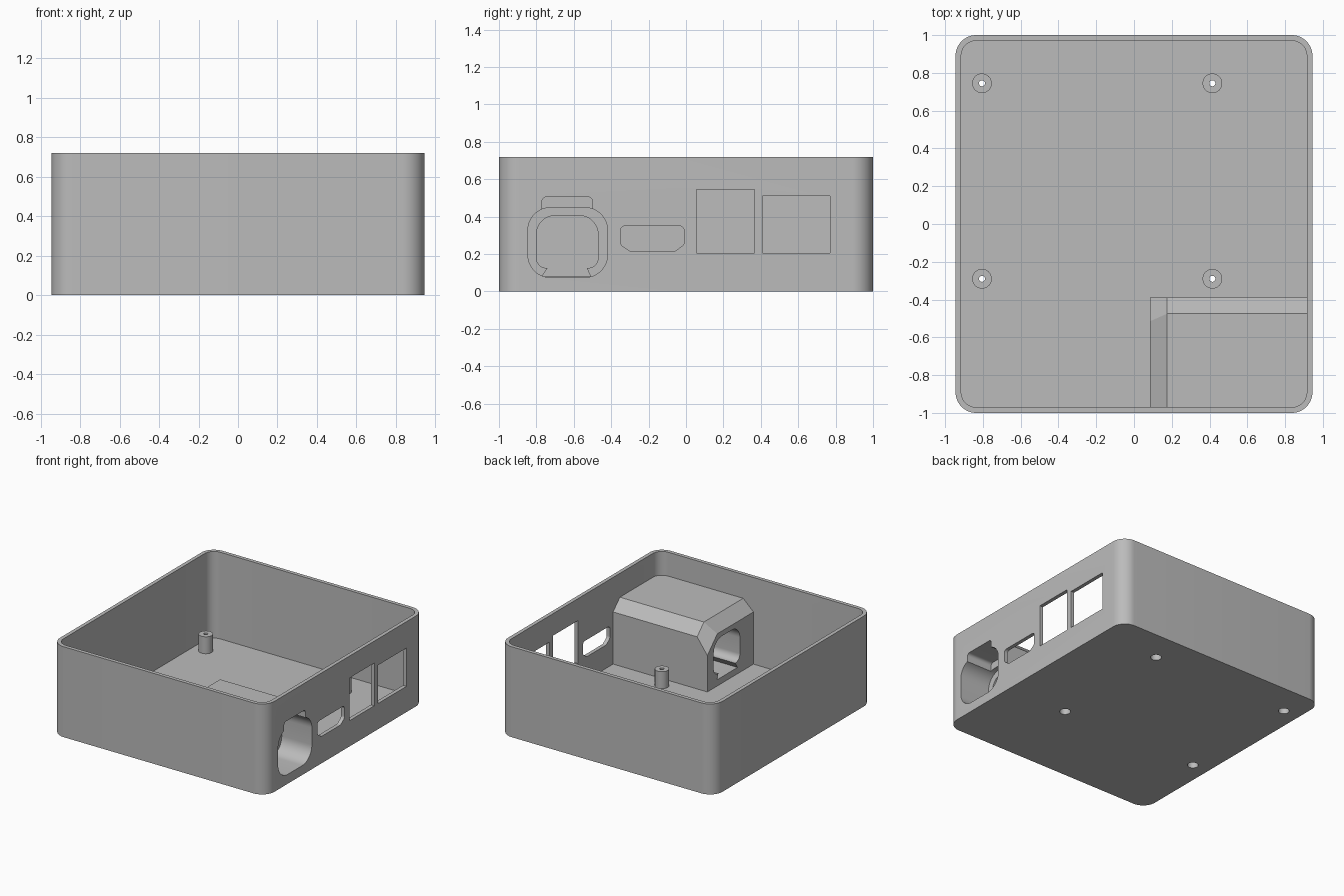
import bpy, bmesh, math
from mathutils import Vector

if "Cube" in bpy.data.objects:
    bpy.data.objects.remove(bpy.data.objects["Cube"])

grey = bpy.data.materials.new("plain grey")
grey.diffuse_color = (0.5, 0.5, 0.5, 1)
grey.use_nodes = True
grey.node_tree.nodes["Principled BSDF"].inputs["Base Color"].default_value = grey.diffuse_color


def make(name, bm):
    bmesh.ops.recalc_face_normals(bm, faces=bm.faces)
    mesh = bpy.data.meshes.new(name)
    bm.to_mesh(mesh)
    bm.free()
    mesh.materials.append(grey)
    ob = bpy.data.objects.new(name, mesh)
    bpy.context.collection.objects.link(ob)
    return ob


def fillet(corners, steps=12):
    """Outline from (u, v, radius) corners."""
    out = []
    n = len(corners)
    for i, (u, v, r) in enumerate(corners):
        p = Vector((u, v))
        if r == 0:
            out.append(p)
            continue
        a = (Vector(corners[i - 1][:2]) - p).normalized()
        b = (Vector(corners[(i + 1) % n][:2]) - p).normalized()
        half = a.angle(b) / 2
        c = p + (a + b).normalized() * (r / math.sin(half))
        s = p + a * (r / math.tan(half)) - c
        e = p + b * (r / math.tan(half)) - c
        turn = math.atan2(s.x * e.y - s.y * e.x, s.dot(e))
        for k in range(steps + 1):
            t = turn * k / steps
            out.append(c + Vector((s.x * math.cos(t) - s.y * math.sin(t),
                                   s.x * math.sin(t) + s.y * math.cos(t))))
    return out


def prism(name, corners, lo, hi, axis="z"):
    bm = bmesh.new()
    pos = lambda p, h: (p.x, p.y, h) if axis == "z" else (h, p.x, p.y)
    pts = fillet(corners)
    face = bm.faces.new([bm.verts.new(pos(p, lo)) for p in pts])
    ext = bmesh.ops.extrude_face_region(bm, geom=[face], use_keep_orig=True)
    shift = (0, 0, hi - lo) if axis == "z" else (hi - lo, 0, 0)
    bmesh.ops.translate(bm, vec=shift, verts=[g for g in ext["geom"] if isinstance(g, bmesh.types.BMVert)])
    return make(name, bm)


def rect(u0, v0, u1, v1, r=0):
    return [(u0, v0, r), (u1, v0, r), (u1, v1, r), (u0, v1, r)]


def cylinder(name, x, y, r, lo, hi):
    bm = bmesh.new()
    bmesh.ops.create_cone(bm, cap_ends=True, segments=32, radius1=r, radius2=r, depth=hi - lo)
    bmesh.ops.translate(bm, vec=(x, y, (lo + hi) / 2), verts=bm.verts)
    return make(name, bm)


def combine(base, tool, operation):
    mod = base.modifiers.new("combine", "BOOLEAN")
    mod.operation, mod.object, mod.solver = operation, tool, "EXACT"
    bpy.context.view_layer.update()
    result = base.evaluated_get(bpy.context.evaluated_depsgraph_get())
    mesh = bpy.data.meshes.new_from_object(result)
    base.modifiers.clear()
    base.data = mesh
    bpy.data.objects.remove(tool)


# open box with rounded vertical corners
case = prism("enclosure", rect(-0.945, -1, 0.945, 1, 0.11), 0, 0.72)
combine(case, prism("cavity", rect(-0.915, -0.97, 0.915, 0.97, 0.08), 0.03, 1), "DIFFERENCE")

# chamfered socket housing in the front right corner
foot = [(0.085, -0.98), (0.085, -0.39), (0.925, -0.39), (0.925, -0.93), (0.875, -0.98)]
hull = [(x, y, 0.02) for x, y in foot]
hull += [(0.085, -0.39, 0.32), (0.175, -0.39, 0.445), (0.925, -0.39, 0.445),
         (0.085, -0.515, 0.445), (0.085, -0.98, 0.445)]
hull += [(x, y, 0.53) for x, y in [(0.175, -0.475), (0.925, -0.475), (0.925, -0.93),
                                   (0.875, -0.98), (0.175, -0.98)]]
bm = bmesh.new()
for p in hull:
    bm.verts.new(p)
bmesh.ops.convex_hull(bm, input=bm.verts)
bmesh.ops.dissolve_limit(bm, angle_limit=0.03, verts=bm.verts, edges=bm.edges)
combine(case, make("socket_housing", bm), "UNION")

# board standoffs with screw holes and head recesses below
for x in (-0.805, 0.415):
    for y in (-0.29, 0.745):
        combine(case, cylinder("standoff", x, y, 0.052, 0.02, 0.165), "UNION")
        combine(case, cylinder("screw_recess", x, y, 0.04, -0.1, 0.06), "DIFFERENCE")
        combine(case, cylinder("screw_hole", x, y, 0.016, -0.1, 0.3), "DIFFERENCE")

# socket bore: wide mouth, latch notch, narrower passage through the housing
passage = [(-0.80, 0.405, 0.1), (-0.47, 0.405, 0.1), (-0.47, 0.125, 0.055), (-0.53, 0.125, 0),
           (-0.51, 0.08, 0), (-0.77, 0.08, 0), (-0.74, 0.125, 0), (-0.80, 0.125, 0.055)]
combine(case, prism("socket_mouth", rect(-0.845, 0.075, -0.42, 0.448, 0.12), 0.68, 1.1, "x"), "DIFFERENCE")
combine(case, prism("latch_notch", rect(-0.77, 0.3, -0.5, 0.505, 0.025), 0.72, 1.1, "x"), "DIFFERENCE")
combine(case, prism("socket_passage", passage, 0, 0.8, "x"), "DIFFERENCE")

# port openings in the right wall
video = [(-0.35, 0.35, 0.025), (-0.01, 0.35, 0.025), (-0.01, 0.25, 0.03), (-0.06, 0.215, 0.02),
         (-0.30, 0.215, 0.02), (-0.35, 0.25, 0.03)]
for name, shape in (("video_port", video),
                    ("tall_port", rect(0.055, 0.205, 0.365, 0.545)),
                    ("wide_port", rect(0.41, 0.205, 0.77, 0.51))):
    combine(case, prism(name, shape, 0.85, 1.1, "x"), "DIFFERENCE")

bpy.context.view_layer.objects.active = case
case.select_set(True)
bpy.ops.object.shade_smooth_by_angle(angle=math.radians(30))
